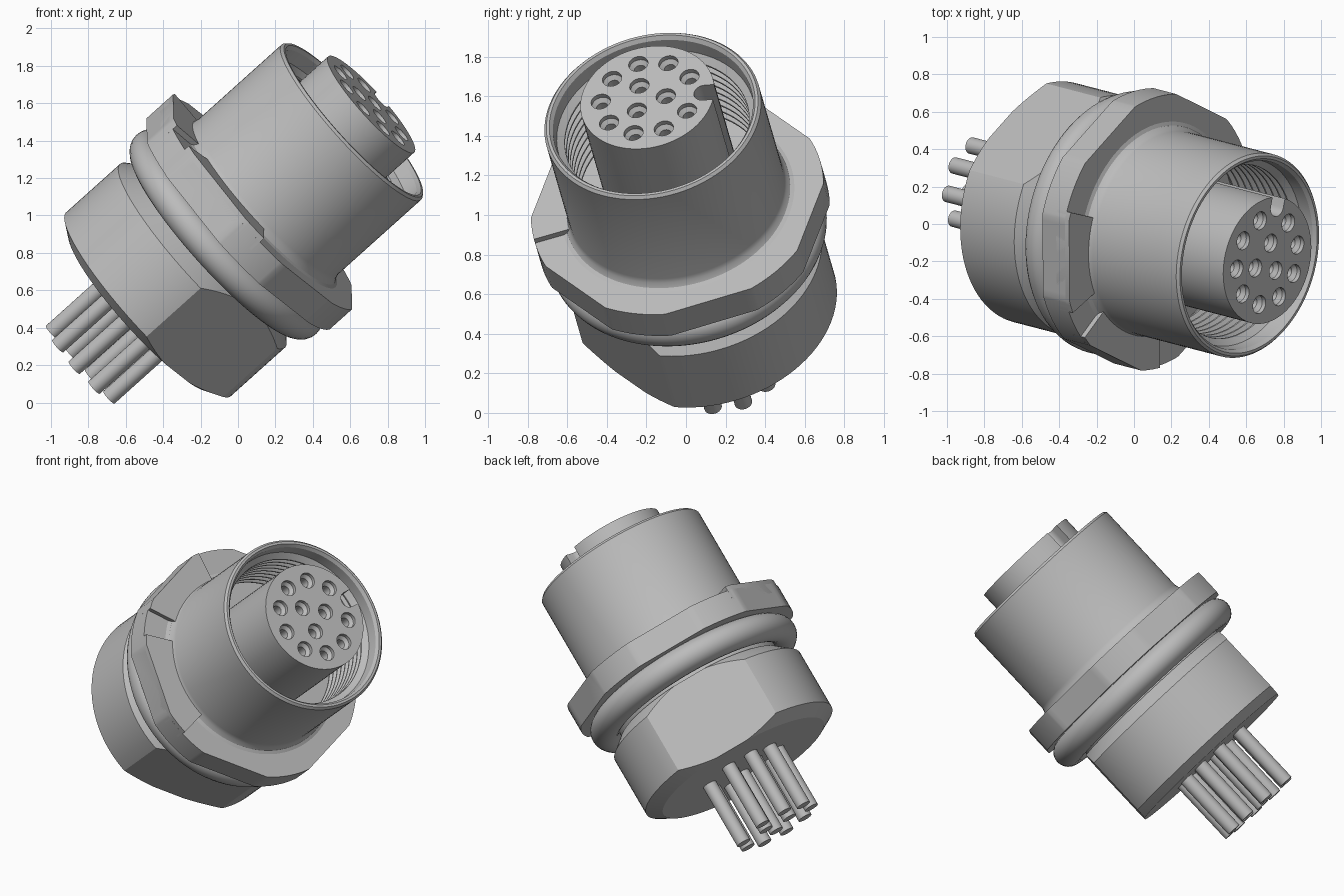
import bpy, bmesh, math
from mathutils import Vector, Matrix

cube = bpy.data.objects.get("Cube")
if cube:
    bpy.data.objects.remove(cube, do_unlink=True)

grey = bpy.data.materials.new("plain grey")
grey.use_nodes = True
grey.diffuse_color = (0.5, 0.5, 0.5, 1)
grey.node_tree.nodes["Principled BSDF"].inputs["Base Color"].default_value = (0.5, 0.5, 0.5, 1)

# Tilted frame: local z runs along the connector, local x is square to the nut flats
axis = Vector((0.73, -0.19, 0.655)).normalized()
side = axis.cross(Vector((0.61, 0.61, -0.5))).normalized()
side = Matrix.Rotation(math.radians(4), 3, axis) @ side
frame = Matrix((side, axis.cross(side), axis)).transposed().to_4x4()
frame.translation = (0, -0.01, 0.955)


def polar(r, deg):
    t = math.radians(deg)
    return Vector((r * math.cos(t), -r * math.sin(t), 0))


def lathe(bm, profile, segments=96, offset=Vector()):
    """Revolve (radius, height) points about an upright line at the offset."""
    before = set(bm.verts)
    verts = [bm.verts.new((r, 0, z)) for r, z in profile]
    edges = [bm.edges.new(pair) for pair in zip(verts, verts[1:])]
    bmesh.ops.spin(bm, geom=verts + edges, cent=(0, 0, 0), axis=(0, 0, 1),
                   angle=math.tau, steps=segments, use_duplicate=False)
    new = [v for v in bm.verts if v not in before]
    bmesh.ops.translate(bm, verts=new, vec=offset)
    bmesh.ops.remove_doubles(bm, verts=new, dist=0.0002)


def prism(bm, outline, low, high):
    """Extrude a flat outline between two heights."""
    base = bm.faces.new([bm.verts.new((p.x, p.y, low)) for p in outline])
    lid = bm.faces.new([bm.verts.new((p.x, p.y, high)) for p in outline])
    bottom, top = base.verts[:], lid.verts[:]
    for i in range(len(outline)):
        bm.faces.new((bottom[i - 1], bottom[i], top[i], top[i - 1]))


def cut_flats(bm, distance, angles):
    """Slice flats parallel to the axis and close them."""
    for deg in angles:
        n = polar(1, deg)
        cut = bmesh.ops.bisect_plane(bm, geom=bm.verts[:] + bm.edges[:] + bm.faces[:],
                                     plane_co=n * distance, plane_no=n, clear_outer=True)
        rim = [g for g in cut["geom_cut"] if isinstance(g, bmesh.types.BMEdge)]
        if rim:
            bmesh.ops.holes_fill(bm, edges=rim)


def finish(bm, name):
    bmesh.ops.recalc_face_normals(bm, faces=bm.faces[:])
    mesh = bpy.data.meshes.new(name)
    bm.to_mesh(mesh)
    bm.free()
    mesh.materials.append(grey)
    ob = bpy.data.objects.new(name, mesh)
    bpy.context.collection.objects.link(ob)
    ob.matrix_world = frame
    return ob


def activate(ob):
    bpy.ops.object.select_all(action="DESELECT")
    ob.select_set(True)
    bpy.context.view_layer.objects.active = ob


def smooth(ob):
    activate(ob)
    bpy.ops.object.shade_smooth_by_angle(angle=math.radians(28))


# Contact layout: outer ring with a gap at the key, three in the middle
contacts = [polar(0.24, 74 + 37.9 * i) for i in range(9)]
contacts += [polar(0.095, 47 + 120 * i) for i in range(3)]
hexagon = range(0, 360, 60)

# Sleeve with a filleted foot and a threaded bore
profile = [(0, 0.1), (0.6, 0.1), (0.6, 0.165), (0.58, 0.173), (0.565, 0.195), (0.558, 0.22),
           (0.558, 0.83), (0.545, 0.845), (0.53, 0.845), (0.515, 0.825), (0.51, 0.75)]
for i in range(9):
    z = 0.72 - 0.05 * i
    profile += [(0.475, z), (0.475, z - 0.01), (0.51, z - 0.03)]
profile += [(0.51, 0.26), (0, 0.26)]
bm = bmesh.new()
lathe(bm, profile)
smooth(finish(bm, "threaded_sleeve"))

# Hex flange with rounded corners
bm = bmesh.new()
lathe(bm, [(0, 0), (0.75, 0), (0.75, 0.165), (0, 0.165)])
cut_flats(bm, 0.715, hexagon)
smooth(finish(bm, "hex_flange"))

# Raised lugs on the flange, split by a groove
for name, start, end in (("flange_lug_front", 211, 263), ("flange_lug_back", 277, 321)):
    bm = bmesh.new()
    angles = [start + (end - start) * i / 12 for i in range(13)]
    outline = [polar(0.75, d) for d in angles] + [polar(0.5, d) for d in reversed(angles)]
    prism(bm, outline, 0.1, 0.195)
    cut_flats(bm, 0.715, hexagon)
    smooth(finish(bm, name))

# Sealing ring
bm = bmesh.new()
ring = [(0.627 + 0.09 * math.cos(math.tau * i / 24), -0.085 + 0.09 * math.sin(math.tau * i / 24))
        for i in range(25)]
lathe(bm, ring)
smooth(finish(bm, "sealing_ring"))

# Collar under the sealing ring
bm = bmesh.new()
lathe(bm, [(0, -0.25), (0.55, -0.25), (0.55, 0.05), (0, 0.05)])
smooth(finish(bm, "collar"))

# Rear nut with two flats, chamfered at both ends
bm = bmesh.new()
lathe(bm, [(0, -0.71), (0.57, -0.71), (0.66, -0.655), (0.66, -0.26), (0.57, -0.18), (0, -0.18)])
cut_flats(bm, 0.56, (0, 180))
smooth(finish(bm, "rear_nut"))

# Contact insert with countersunk holes and a key groove
bm = bmesh.new()
lathe(bm, [(0, 0.2), (0.345, 0.2), (0.345, 0.975), (0, 0.975)], 72)
insert = finish(bm, "contact_insert")
bm = bmesh.new()
for spot in contacts:
    lathe(bm, [(0, 0.75), (0.03, 0.75), (0.03, 0.93), (0.05, 0.95), (0.05, 1.02), (0, 1.02)],
          20, spot)
along, across = polar(1, 46), polar(1, 136)
slot = [along * 0.29 + polar(0.05, 136 + 15 * i) for i in range(13)]
slot += [along * 0.45 - across * 0.05, along * 0.45 + across * 0.05]
prism(bm, slot, 0.3, 1.02)
cutter = finish(bm, "hole_cutter")
cutter.hide_render = True
cut = insert.modifiers.new("holes", "BOOLEAN")
cut.operation = "DIFFERENCE"
cut.solver = "EXACT"
cut.object = cutter
activate(insert)
bpy.ops.object.modifier_apply(modifier="holes")
bpy.data.objects.remove(cutter, do_unlink=True)
smooth(insert)

# Solder pins at the rear
bm = bmesh.new()
for spot in contacts:
    lathe(bm, [(0, -1.14), (0.045, -1.14), (0.045, -0.69), (0, -0.69)], 24, spot)
smooth(finish(bm, "solder_pins"))
